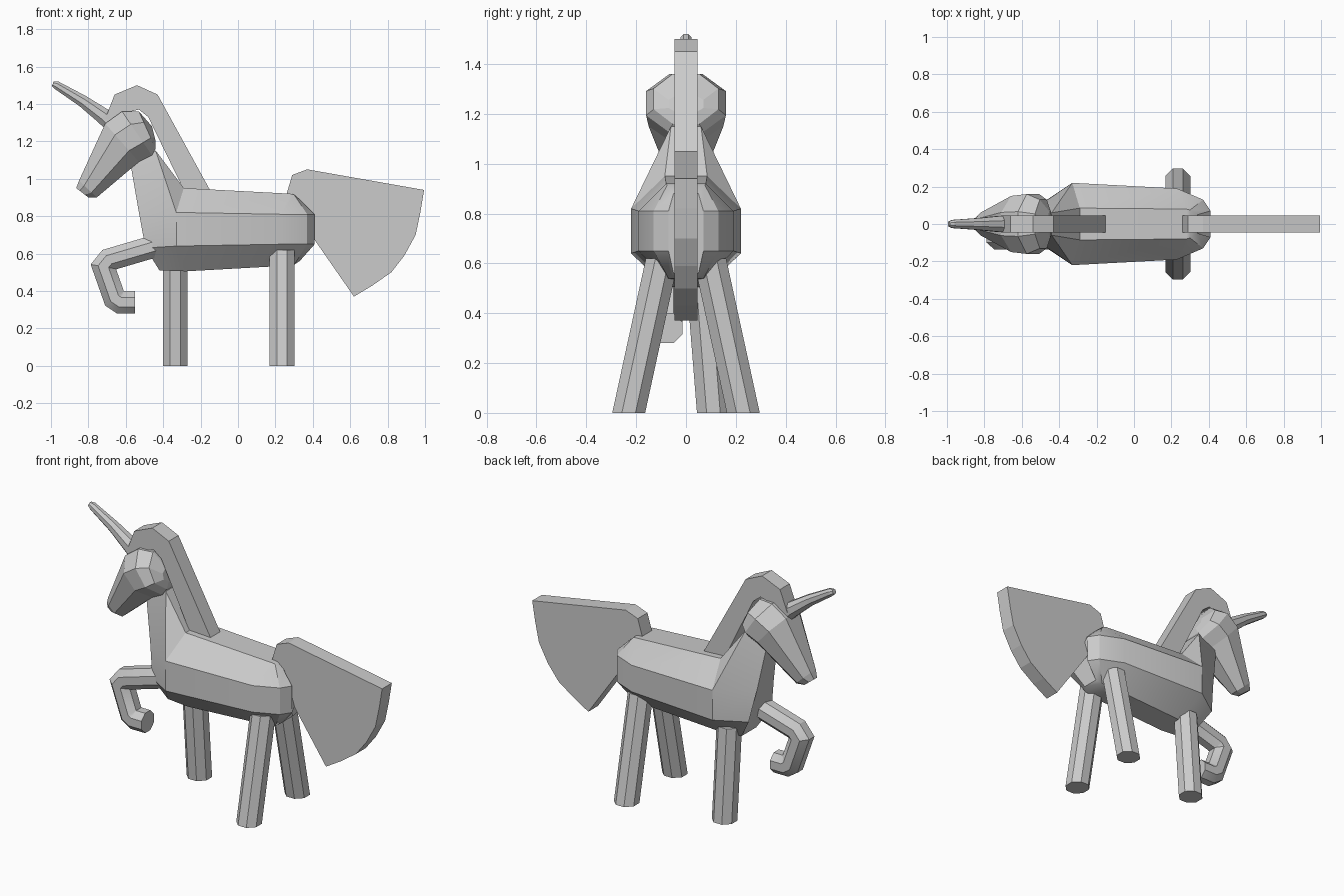
import bpy, bmesh, math
from mathutils import Vector

cube = bpy.data.objects.get("Cube")
if cube:
    bpy.data.objects.remove(cube, do_unlink=True)

grey = bpy.data.materials.new("plain_grey")
grey.use_nodes = True
colour = (0.6, 0.6, 0.6, 1)
grey.diffuse_color = colour
grey.node_tree.nodes["Principled BSDF"].inputs["Base Color"].default_value = colour


def finish(name, bm, smooth=False):
    bmesh.ops.remove_doubles(bm, verts=bm.verts, dist=0.0005)
    bmesh.ops.recalc_face_normals(bm, faces=bm.faces)
    mesh = bpy.data.meshes.new(name)
    bm.to_mesh(mesh)
    bm.free()
    mesh.materials.append(grey)
    ob = bpy.data.objects.new(name, mesh)
    bpy.context.collection.objects.link(ob)
    if smooth:
        bpy.ops.object.select_all(action='DESELECT')
        ob.select_set(True)
        bpy.context.view_layer.objects.active = ob
        bpy.ops.object.shade_smooth_by_angle(angle=math.radians(30))
    return ob


def loft(name, rings, smooth=False):
    """Skin a list of closed rings and cap both ends."""
    bm = bmesh.new()
    loops = [[bm.verts.new(p) for p in ring] for ring in rings]
    n = len(loops[0])
    for a, b in zip(loops, loops[1:]):
        for i in range(n):
            j = (i + 1) % n
            bm.faces.new((a[i], a[j], b[j], b[i]))
    bm.faces.new(loops[0])
    bm.faces.new(loops[-1])
    return finish(name, bm, smooth)


def octagon(centre, u, v):
    """Eight-sided ring with flats facing u and v."""
    k = 1 / math.cos(math.pi / 8)
    angles = [math.pi / 8 + i * math.pi / 4 for i in range(8)]
    return [centre + u * (k * math.cos(a)) + v * (k * math.sin(a)) for a in angles]


def tube(name, path, y, radii, smooth=False):
    """Octagonal tube along an (x, z) path, mitred at the bends."""
    pts = [Vector((x, y, z)) for x, z in path]
    rings = []
    for i, p in enumerate(pts):
        d1 = (p - pts[max(i - 1, 0)]).normalized()
        d2 = (pts[min(i + 1, len(pts) - 1)] - p).normalized()
        t = (d1 + d2).normalized()
        side = Vector((0, 1, 0))
        across = side.cross(t)
        mitre = 1 / max(t.dot(d2 if i == 0 else d1), 0.5)
        rings.append(octagon(p, side * radii[i], across * radii[i] * mitre))
    return loft(name, rings, smooth)


def strands(name, lines, half):
    """Flat locks of hair: each fills the gap between neighbouring lines."""
    bm = bmesh.new()
    for a, b in zip(lines, lines[1:]):
        for p in range(len(a) - 1):
            quad = (a[p], a[p + 1], b[p + 1], b[p])
            f = [bm.verts.new((x, -half, z)) for x, z in quad]
            g = [bm.verts.new((x, half, z)) for x, z in quad]
            bm.faces.new(f)
            bm.faces.new(g[::-1])
            for i, is_side in ((0, True), (2, True), (1, p == len(a) - 2), (3, p == 0)):
                if is_side:
                    j = (i + 1) % 4
                    bm.faces.new((f[i], f[j], g[j], g[i]))
    return finish(name, bm)


def blend(a, b, t):
    return [(p[0] + (q[0] - p[0]) * t, p[1] + (q[1] - p[1]) * t) for p, q in zip(a, b)]


# Body and neck: each station gives top, upper side, lower side, bottom as (x, z, half width)
stations = [
    [(-.58, 1.11, .05), (-.53, .82, .08), (-.495, .63, .11), (-.42, .51, .07)],
    [(-.44, 1.15, .06), (-.33, .82, .22), (-.33, .64, .22), (-.28, .505, .08)],
    [(-.29, .95, .085), (-.33, .82, .22), (-.33, .64, .22), (-.28, .505, .08)],
    [(.28, .92, .08), (.23, .81, .19), (.23, .65, .19), (.17, .53, .08)],
    [(.30, .915, .075), (.37, .81, .13), (.37, .65, .13), (.30, .54, .07)],
    [(.34, .88, .05), (.41, .81, .07), (.41, .65, .07), (.33, .56, .05)],
]
loft("body", [[(x, y, z) for x, z, y in s] + [(x, -y, z) for x, z, y in s[::-1]]
              for s in stations], True)

# Head: rings from muzzle to back of skull as top, bottom, half width
skull = [
    ((-.865, .95), (-.80, .90), .035),
    ((-.85, .99), (-.755, .90), .06),
    ((-.71, 1.295), (-.53, 1.09), .15),
    ((-.62, 1.36), (-.46, 1.125), .16),
    ((-.53, 1.36), (-.44, 1.16), .13),
    ((-.46, 1.28), (-.44, 1.20), .07),
]
rings = []
for (tx, tz), (bx, bz), w in skull:
    top, low = Vector((tx, 0, tz)), Vector((bx, 0, bz))
    rings.append(octagon((top + low) / 2, Vector((0, w, 0)), (top - low) / 2))
loft("head", rings)

# Horn
tube("horn", [(-.66, 1.28), (-.72, 1.335), (-.83, 1.415), (-.97, 1.50), (-.99, 1.508)], 0,
     [.045, .043, .032, .022, .014])

# Raised foreleg, bent at the knee and fetlock
tube("raised_front_leg",
     [(-.34, .67), (-.69, .567), (-.72, .53), (-.66, .36), (-.63, .34), (-.55, .34)],
     -.075, [.06] * 6, True)


# Standing legs splay outwards towards the ground
def leg(name, x, y_foot, y_top, top):
    r = 0.066
    loft(name, [octagon(Vector((x, y, z)), Vector((r, 0, 0)), Vector((0, r, 0)))
                for y, z in ((y_foot, 0), (y_top, top))])


leg("standing_front_leg", -.335, .11, .065, .56)
for side, s in (("left", 1), ("right", -1)):
    leg("rear_leg_" + side, .235, s * .23, s * .095, .62)

# Mane: nested locks arching over the head down to the back
outer = [(-.71, 1.32), (-.66, 1.45), (-.54, 1.50), (-.43, 1.45), (-.15, .94)]
inner = [(-.59, 1.32), (-.57, 1.36), (-.53, 1.37), (-.48, 1.33), (-.29, .94)]
strands("mane", [blend(outer, inner, i / 4) for i in range(5)], .046)

# Tail: locks fanning out from the rump
root_top = [(.26, .92), (.29, 1.02), (.37, 1.05)]
root_low = [(.33, .84), (.35, .82), (.37, .73)]
tips = [(.995, .94), (.975, .82), (.95, .70), (.89, .59), (.82, .50), (.72, .43), (.62, .37)]
strands("tail", [blend(root_top, root_low, i / 6) + [tip] for i, tip in enumerate(tips)], .046)
